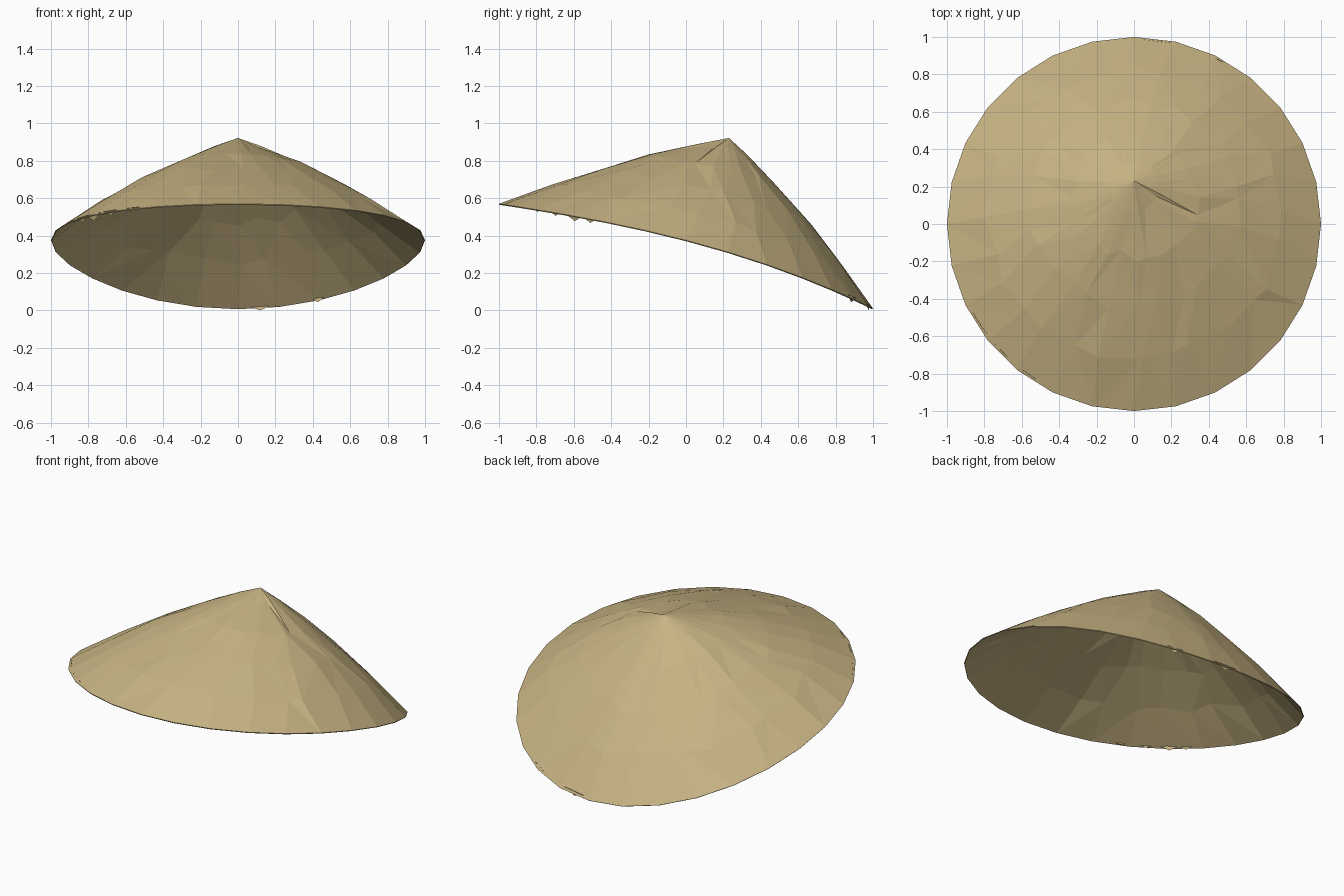
import bpy, bmesh, math, random
from mathutils import Vector

cube = bpy.data.objects.get("Cube")
if cube:
    bpy.data.objects.remove(cube)
random.seed(4)

straw = bpy.data.materials.new("straw tan")
straw.use_nodes = True
colour = (0.58, 0.46, 0.23, 1)
straw.diffuse_color = colour
straw.node_tree.nodes["Principled BSDF"].inputs["Base Color"].default_value = colour

APEX = Vector((0, 0.23, 0.922))
SEGMENTS = 28


def rim_point(angle):
    """Round outline seen from above, drooping towards the back."""
    x, y = math.cos(angle), math.sin(angle)
    return Vector((x, y, 0.375 - 0.26 * y - 0.085 * y**2 - 0.02 * y**3))


def crown_point(angle, t):
    """Point on the bulging cone, t = 0 at the peak and 1 at the rim."""
    p = APEX.lerp(rim_point(angle), t)
    p.z += 4 * t * (1 - t) * (0.045 + 0.012 * math.sin(angle))
    return p


def make_object(name, bm):
    bmesh.ops.recalc_face_normals(bm, faces=bm.faces)
    mesh = bpy.data.meshes.new(name)
    bm.to_mesh(mesh)
    bm.free()
    mesh.materials.append(straw)
    obj = bpy.data.objects.new(name, mesh)
    bpy.context.collection.objects.link(obj)
    return obj


# Hat shell: uneven faceted rings from the peak to the rim
bm = bmesh.new()
peak = bm.verts.new(APEX)
step = math.tau / SEGMENTS
rings = []
for t in (0.13, 0.33, 0.55, 0.78, 1.0):
    ring = []
    for i in range(SEGMENTS):
        angle = i * step
        if t == 1.0:
            p = crown_point(angle, t)
        else:
            wobble = 0.03 if t > 0.2 else 0
            p = crown_point(angle + random.uniform(-0.3, 0.3) * step,
                            t + random.uniform(-wobble, wobble))
            p.z += random.uniform(-0.2, 0.2) * wobble
        ring.append(bm.verts.new(p))
    rings.append(ring)

# Small dent on the front left of the peak
for i in range(-5, -1):
    rings[0][i].co.z -= 0.012

for i in range(SEGMENTS):
    j = (i + 1) % SEGMENTS
    bm.faces.new((peak, rings[0][i], rings[0][j]))
    for upper, lower in zip(rings, rings[1:]):
        a, b, c, d = upper[i], lower[i], lower[j], upper[j]
        if random.random() < 0.5:
            bm.faces.new((a, b, c))
            bm.faces.new((a, c, d))
        else:
            bm.faces.new((a, b, d))
            bm.faces.new((b, c, d))
hat = make_object("straw_hat", bm)
lining = hat.modifiers.new("thin straw", "SOLIDIFY")
lining.thickness = 0.006
lining.offset = -1

# Frayed flaps hanging from the rim: angle in degrees, width, drop
flaps = [(83, 0.16, 0.03), (64, 0.10, 0.015), (212, 0.10, 0.025),
         (218, 0.14, 0.03), (226, 0.10, 0.02), (235, 0.10, 0.015)]
bm = bmesh.new()
for degrees, width, drop in flaps:
    angle = math.radians(degrees)
    ends = [crown_point(angle + s * width / 2, 0.985) for s in (-1, 1)]
    tip = crown_point(angle, 0.975)
    tip.z = max(rim_point(angle).z - drop, 0.0)
    bm.faces.new([bm.verts.new(p) for p in (ends[0], tip, ends[1])])
make_object("frayed_rim", bm)
